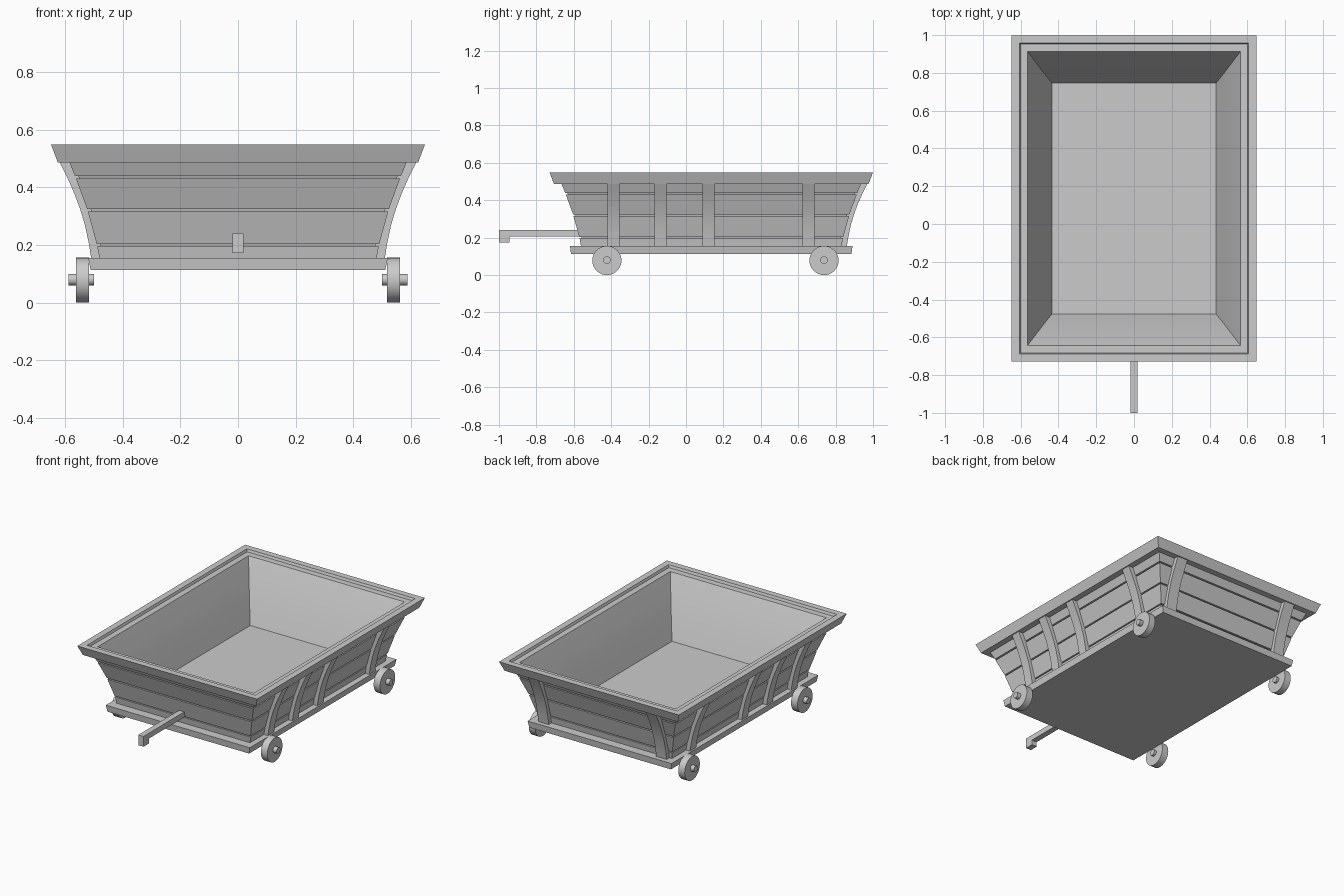
import bpy, bmesh, math

if "Cube" in bpy.data.objects:
    bpy.data.objects.remove(bpy.data.objects["Cube"])

CY = 0.135      # centre of the wagon bed along y
EXTRA = 0.216   # bed half length minus bed half width


def finish(name, bm, smooth=True):
    bmesh.ops.recalc_face_normals(bm, faces=bm.faces[:])
    mesh = bpy.data.meshes.new(name)
    bm.to_mesh(mesh)
    bm.free()
    ob = bpy.data.objects.new(name, mesh)
    bpy.context.collection.objects.link(ob)
    if smooth:
        bpy.ops.object.select_all(action='DESELECT')
        ob.select_set(True)
        bpy.context.view_layer.objects.active = ob
        bpy.ops.object.shade_smooth_by_angle(angle=math.radians(20))
    return ob


def rect_loft(name, profile, closed=False):
    """Sweep a (half width, z) profile round a rectangle; cap or close it."""
    bm = bmesh.new()
    rings = []
    for p in profile:
        hx, z = p[:2]
        hy = p[2] if len(p) > 2 else hx + EXTRA
        rings.append([bm.verts.new((sx * hx, CY + sy * hy, z))
                      for sx, sy in ((-1, -1), (1, -1), (1, 1), (-1, 1))])
    pairs = list(zip(rings, rings[1:]))
    if closed:
        pairs.append((rings[-1], rings[0]))
    else:
        bm.faces.new(rings[0])
        bm.faces.new(rings[-1])
    for a, b in pairs:
        for i in range(4):
            j = (i + 1) % 4
            bm.faces.new((a[i], a[j], b[j], b[i]))
    return finish(name, bm)


def prism(name, outline, width, place):
    """Extrude a 2D outline by width; place(u, v, w) gives the 3D point."""
    bm = bmesh.new()
    a, b = [[bm.verts.new(place(u, v, w)) for u, v in outline]
            for w in (-width / 2, width / 2)]
    bm.faces.new(a)
    bm.faces.new(b)
    n = len(outline)
    for i in range(n):
        j = (i + 1) % n
        bm.faces.new((a[i], a[j], b[j], b[i]))
    return finish(name, bm)


def cylinder(name, r, x0, x1, y, z, segs):
    ring = [(y + r * math.cos(2 * math.pi * i / segs),
             z + r * math.sin(2 * math.pi * i / segs)) for i in range(segs)]
    mid = (x0 + x1) / 2
    return prism(name, ring, abs(x1 - x0), lambda u, v, w: (mid + w, u, v))


# Base board
rect_loft("base_board", [(0.511, 0.113, 0.75), (0.519, 0.155, 0.755)])

# Planked tub: outer planks with grooves, top ledge, inner wall, floor
planks = [(0.480, 0.150, 0.488, 0.197), (0.490, 0.204, 0.521, 0.317),
          (0.523, 0.325, 0.562, 0.431), (0.565, 0.439, 0.603, 0.532)]
tub = []
for k, (x0, z0, x1, z1) in enumerate(planks):
    if k:
        tub.append((x0 - 0.012, z0))
    tub += [(x0, z0), (x1, z1)]
    if k < 3:
        tub.append((x1 - 0.012, z1))
tub += [(0.563, 0.532, 0.777), (0.521, 0.43, 0.722),
        (0.475, 0.30, 0.662), (0.434, 0.175, 0.611)]
rect_loft("plank_tub", tub)

# Flared top rim
rect_loft("top_rim", [(0.648, 0.548), (0.625, 0.487), (0.585, 0.487),
                      (0.607, 0.548)], closed=True)

# Curved ribs on both long sides and the back
outer = [(0.509, 0.154), (0.517, 0.205), (0.531, 0.27), (0.547, 0.323),
         (0.566, 0.375), (0.590, 0.43), (0.619, 0.489)]
rib = outer + [(x - 0.045, z) for x, z in reversed(outer)]
for side in (-1, 1):
    for y in (-0.388, -0.136, 0.121, 0.655):
        prism("side_rib", rib, 0.063, lambda u, v, w: (side * u, y + w, v))
    prism("back_rib", rib, 0.075,
          lambda u, v, w: (side * 0.425 + w, CY + EXTRA + u, v))

# Wheels with protruding axle ends
for side in (-1, 1):
    for y in (-0.423, 0.738):
        cylinder("wheel", 0.078, side * 0.516, side * 0.562, y, 0.078, 40)
        cylinder("axle_end", 0.02, side * 0.50, side * 0.588, y, 0.08, 20)

# Tow bar with a downward hook at the front
bar = [(-0.56, 0.24), (-1.0, 0.24), (-1.0, 0.173), (-0.945, 0.173),
       (-0.945, 0.205), (-0.56, 0.205)]
prism("tow_bar", bar, 0.038, lambda u, v, w: (w, u, v))
